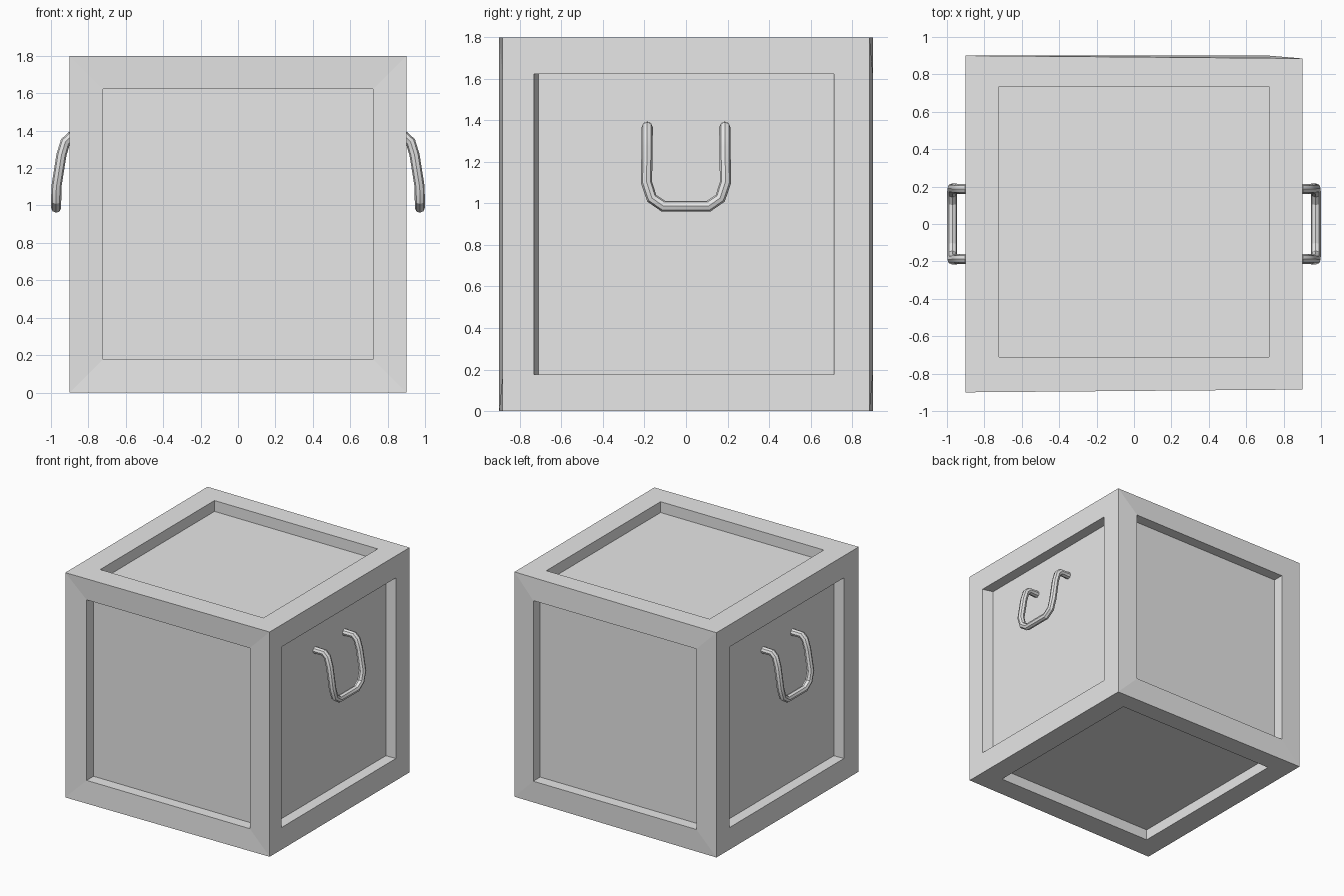
import bpy
import bmesh
from mathutils import Vector

old = bpy.data.objects.get("Cube")
if old:
    bpy.data.objects.remove(old, do_unlink=True)

HALF = 0.9       # half the crate width
RIM = 0.723      # half the panel opening
RECESS = 0.087   # depth of the panels

grey = bpy.data.materials.new("plain grey")
grey.use_nodes = True
colour = (0.8, 0.8, 0.8, 1)
grey.diffuse_color = colour
grey.node_tree.nodes["Principled BSDF"].inputs["Base Color"].default_value = colour


def panel_frame(axis, sign):
    """Distance of the rim from the centre, and sideways shift of the opening."""
    if axis == 0:
        return HALF * sign, -0.01 * sign
    if axis == 1:
        return (HALF if sign > 0 else -0.883), 0
    return HALF * sign, 0.012


# Crate: slightly skewed cube with a recessed panel on every side
bm = bmesh.new()
bmesh.ops.create_cube(bm, size=2 * HALF)
for v in bm.verts:
    if v.co.x * v.co.y > 0:
        v.co.y -= 0.015 if v.co.y > 0 else 0
    else:
        v.co.y += 0.015 if v.co.y < 0 else 0
bm.normal_update()

sides = []
for f in bm.faces:
    axis = max(range(3), key=lambda k: abs(f.normal[k]))
    sides.append((f, axis, 1 if f.normal[axis] > 0 else -1))

bmesh.ops.inset_individual(bm, faces=[s[0] for s in sides], thickness=0.17)
for f, axis, sign in sides:
    plane, shift = panel_frame(axis, sign)
    for v in f.verts:
        for k in range(3):
            v.co[k] = plane if k == axis else (RIM if v.co[k] > 0 else -RIM)
        if axis != 1:
            v.co.y += shift

for f, axis, sign in sides:
    floor = bmesh.ops.extrude_discrete_faces(bm, faces=[f])["faces"][0]
    for v in floor.verts:
        v.co[axis] -= sign * RECESS
        if axis == 0:
            v.co.y = 0.71 if v.co.y > 0 else -0.71

bmesh.ops.translate(bm, verts=bm.verts, vec=Vector((0, 0, HALF)))
bmesh.ops.recalc_face_normals(bm, faces=bm.faces)
mesh = bpy.data.meshes.new("crate")
bm.to_mesh(mesh)
bm.free()
mesh.materials.append(grey)
crate = bpy.data.objects.new("crate", mesh)
bpy.context.collection.objects.link(crate)

# Handles: bent round bars fixed to the side panels, half path then mirrored
half_path = [
    (0.81, 0.187, 1.367), (0.895, 0.187, 1.367), (0.923, 0.187, 1.34),
    (0.944, 0.188, 1.27), (0.971, 0.19, 1.1), (0.972, 0.165, 1.025),
    (0.972, 0.11, 0.987),
]
path = half_path + [(x, -y, z) for x, y, z in reversed(half_path)]


def make_handle(name, side):
    curve = bpy.data.curves.new(name, "CURVE")
    curve.dimensions = "3D"
    curve.bevel_depth = 0.027
    curve.bevel_resolution = 2
    curve.use_fill_caps = True
    spline = curve.splines.new("POLY")
    spline.points.add(len(path) - 1)
    for point, (x, y, z) in zip(spline.points, path):
        point.co = (side * x, y, z, 1)
    curve.materials.append(grey)
    handle = bpy.data.objects.new(name, curve)
    bpy.context.collection.objects.link(handle)
    bpy.ops.object.select_all(action="DESELECT")
    handle.select_set(True)
    bpy.context.view_layer.objects.active = handle
    bpy.ops.object.convert(target="MESH")
    bpy.ops.object.shade_smooth_by_angle()


make_handle("left_handle", 1)
make_handle("right_handle", -1)
